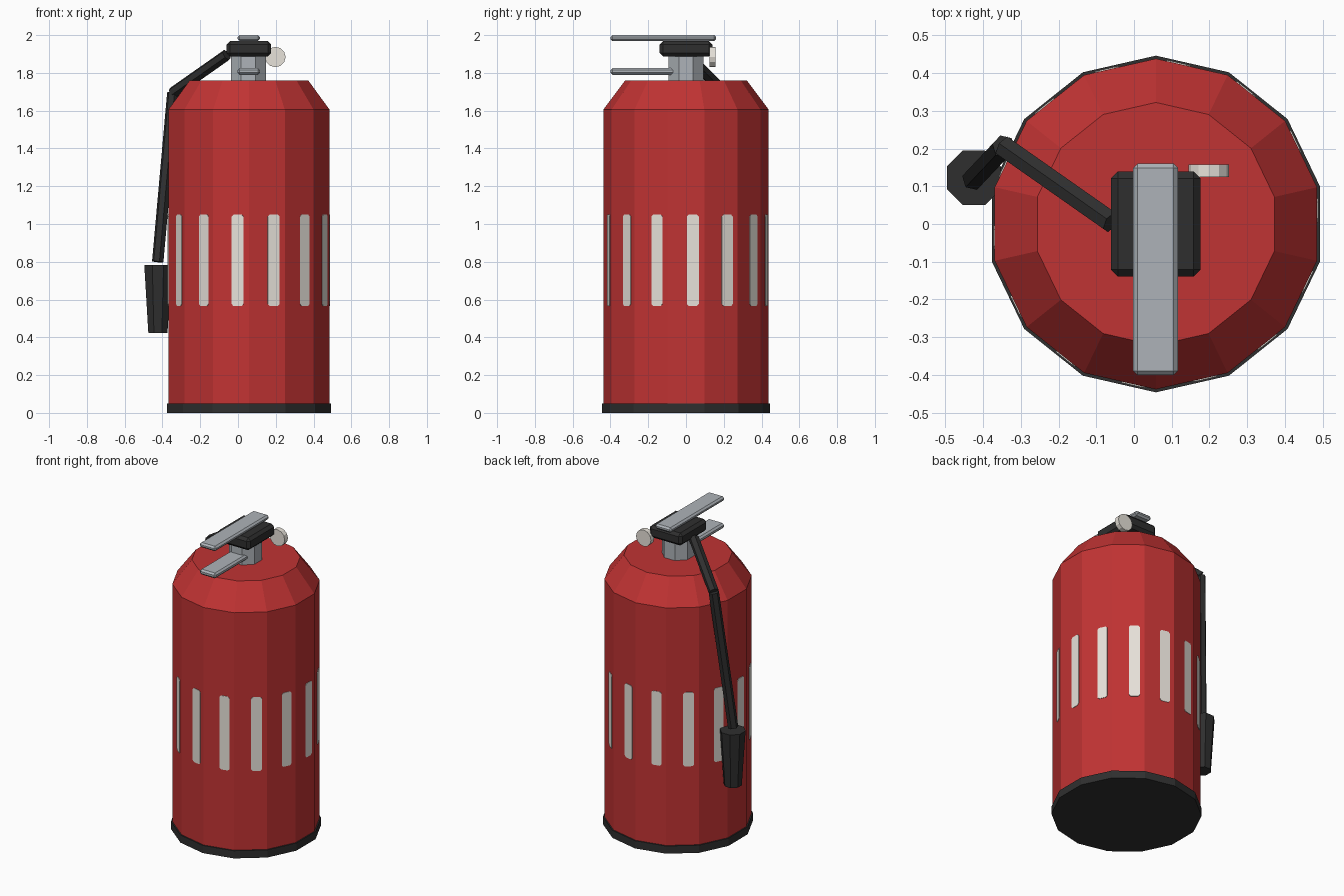
import bpy, bmesh, math
from mathutils import Vector, Matrix

if "Cube" in bpy.data.objects:
    bpy.data.objects.remove(bpy.data.objects["Cube"], do_unlink=True)

AXIS_X = 0.058
SIDES = 14


def material(name, rgb):
    mat = bpy.data.materials.new(name)
    mat.use_nodes = True
    colour = (*rgb, 1.0)
    mat.diffuse_color = colour
    mat.node_tree.nodes["Principled BSDF"].inputs["Base Color"].default_value = colour
    return mat


RED = material("red_paint", (0.53, 0.033, 0.033))
BLACK = material("black_rubber", (0.028, 0.028, 0.028))
GREY = material("grey_metal", (0.42, 0.45, 0.48))
WHITE = material("off_white", (0.80, 0.76, 0.70))


def finish(name, bm, mat):
    bmesh.ops.recalc_face_normals(bm, faces=bm.faces)
    mesh = bpy.data.meshes.new(name)
    bm.to_mesh(mesh)
    bm.free()
    mesh.materials.append(mat)
    obj = bpy.data.objects.new(name, mesh)
    bpy.context.scene.collection.objects.link(obj)
    return obj


def lathe(name, centre, profile, sides, mat, start=0.0):
    """Faceted solid from (radius, height) rings with flat caps."""
    bm = bmesh.new()
    rings = []
    for r, z in profile:
        angles = [start + math.tau * i / sides for i in range(sides)]
        rings.append([bm.verts.new((centre[0] + r * math.cos(a),
                                    centre[1] + r * math.sin(a), z)) for a in angles])
    for low, high in zip(rings, rings[1:]):
        for i in range(sides):
            j = (i + 1) % sides
            bm.faces.new((low[i], low[j], high[j], high[i]))
    bm.faces.new(rings[0])
    bm.faces.new(rings[-1])
    return finish(name, bm, mat)


def block(name, low, high, mat, bevel):
    """Chamfered box between two corners."""
    low, high = Vector(low), Vector(high)
    bm = bmesh.new()
    bmesh.ops.create_cube(bm, size=1.0, matrix=Matrix.Translation((low + high) / 2)
                          @ Matrix.Diagonal((*(high - low), 1.0)))
    bmesh.ops.bevel(bm, geom=bm.edges[:], offset=bevel, segments=1, affect='EDGES')
    return finish(name, bm, mat)


def rod(name, start, end, radius, sides, mat):
    """Faceted cylinder between two points."""
    start, end = Vector(start), Vector(end)
    span = end - start
    matrix = Matrix.Translation((start + end) / 2) @ span.to_track_quat('Z', 'Y').to_matrix().to_4x4()
    bm = bmesh.new()
    bmesh.ops.create_cone(bm, cap_ends=True, segments=sides, radius1=radius,
                          radius2=radius, depth=span.length, matrix=matrix)
    return finish(name, bm, mat)


# Tank with sloped shoulder, and foot ring
quarter = math.pi / 2
lathe("tank", (AXIS_X, 0), [(0.438, 0.01), (0.438, 1.605), (0.322, 1.76)], SIDES, RED, quarter)
lathe("foot_ring", (AXIS_X, 0), [(0.446, 0.0), (0.446, 0.05)], SIDES, BLACK, quarter)

# Pale upright plates, one on each tank side, set off the middle of the side
bm = bmesh.new()
apothem = 0.438 * math.cos(math.pi / SIDES)
for i in range(SIDES):
    turn = Matrix.Rotation(math.tau * i / SIDES, 4, 'Z')
    place = Matrix.Translation((AXIS_X, 0, 0)) @ turn @ Matrix.Translation((apothem, 0.036, 0.808))
    corners = []
    for sy, sz in ((-1, -1), (1, -1), (1, 1), (-1, 1)):
        cuts = [(sy * 0.032, sz * 0.232), (sy * 0.022, sz * 0.242)]
        corners += cuts if sy * sz > 0 and sz < 0 or sy * sz < 0 and sz > 0 else cuts[::-1]
    corners = sorted(set(corners), key=lambda c: math.atan2(c[1], c[0]))
    back = [bm.verts.new(place @ Vector((-0.002, y, z))) for y, z in corners]
    front = [bm.verts.new(place @ Vector((0.003, y, z))) for y, z in corners]
    count = len(corners)
    bm.faces.new(front)
    bm.faces.new(back[::-1])
    for k in range(count):
        n = (k + 1) % count
        bm.faces.new((back[k], back[n], front[n], front[k]))
finish("tank_stripes", bm, WHITE)

# Neck, valve and the two squeeze levers
lathe("neck", (AXIS_X - 0.003, 0), [(0.1, 1.75), (0.1, 1.91)], 8, GREY, math.pi / 8)
block("valve_block", (-0.061, -0.139, 1.886), (0.176, 0.139, 1.968), BLACK, 0.018)
block("upper_lever", (-0.002, -0.4, 1.968), (0.116, 0.16, 2.0), GREY, 0.011)
block("lower_lever", (-0.002, -0.4, 1.79), (0.116, -0.05, 1.825), GREY, 0.011)

# Pressure gauge
rod("pressure_gauge", (0.198, 0.124, 1.884), (0.198, 0.157, 1.884), 0.054, 12, WHITE)

# Hose and nozzle
elbow = (-0.345, 0.205, 1.695)
rod("upper_hose", (-0.06, 0.005, 1.895), elbow, 0.031, 6, BLACK)
rod("lower_hose", elbow, (-0.425, 0.12, 0.80), 0.031, 6, BLACK)
lathe("nozzle", (-0.424, 0.122), [(0.055, 0.424), (0.078, 0.782)], 8, BLACK, math.pi / 8)
